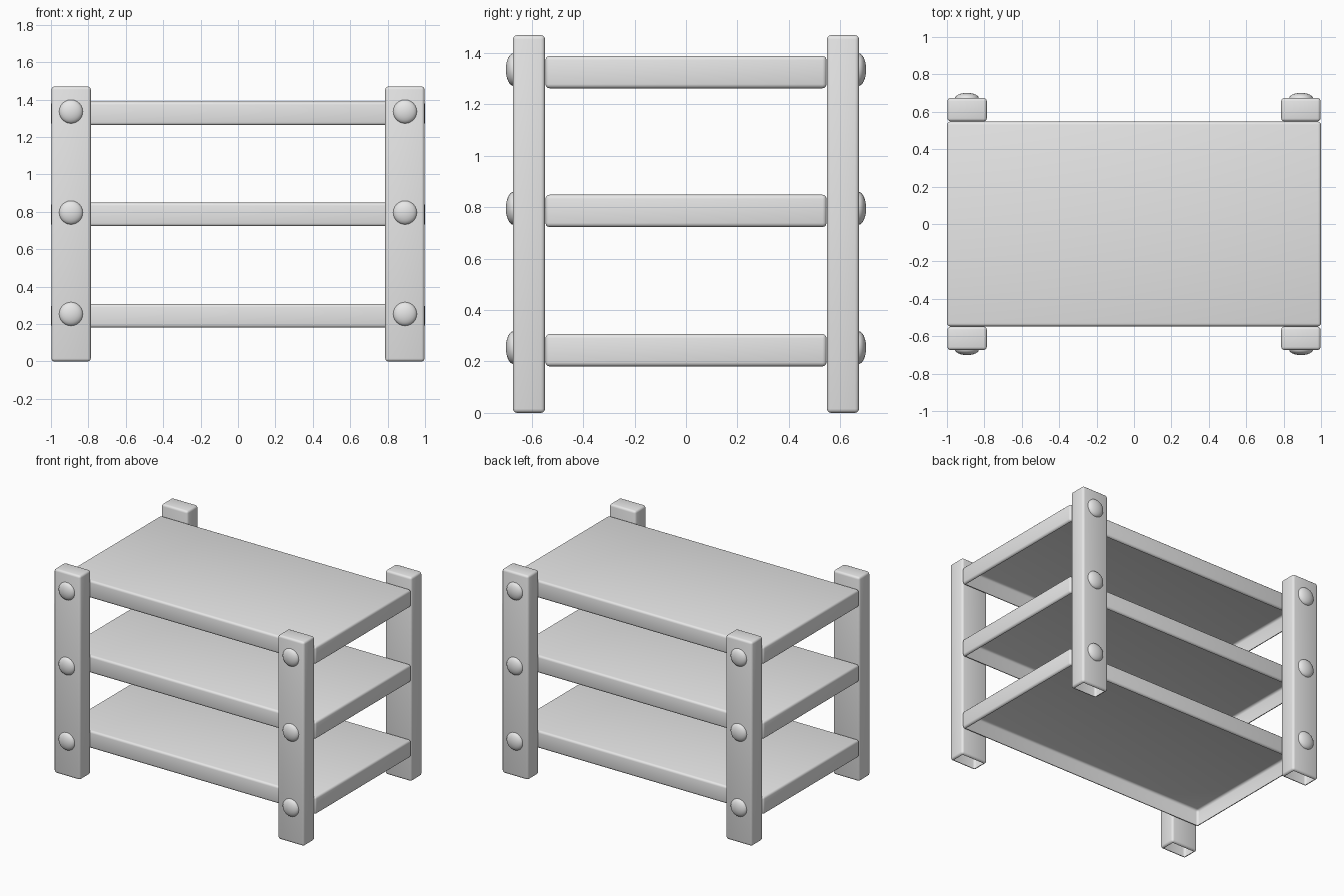
import bpy, bmesh, math
from mathutils import Matrix, Vector

cube = bpy.data.objects.get("Cube")
if cube:
    bpy.data.objects.remove(cube, do_unlink=True)

grey = bpy.data.materials.new("light_grey")
grey.use_nodes = True
grey.diffuse_color = (0.8, 0.8, 0.8, 1)
grey.node_tree.nodes["Principled BSDF"].inputs["Base Color"].default_value = (0.8, 0.8, 0.8, 1)


def finish(name, bm):
    mesh = bpy.data.meshes.new(name)
    bm.to_mesh(mesh)
    bm.free()
    mesh.materials.append(grey)
    obj = bpy.data.objects.new(name, mesh)
    bpy.context.collection.objects.link(obj)
    bpy.ops.object.select_all(action='DESELECT')
    obj.select_set(True)
    bpy.context.view_layer.objects.active = obj
    bpy.ops.object.shade_smooth_by_angle(angle=math.radians(35))
    return obj


def open_box(name, center, size, radius=0.016):
    """Rounded box with its flat underside left open."""
    bm = bmesh.new()
    bmesh.ops.create_cube(bm, size=1, matrix=Matrix.Translation(center) @ Matrix.Diagonal((*size, 1)))
    bmesh.ops.bevel(bm, geom=bm.edges[:], offset=radius, segments=3, profile=0.5, affect='EDGES')
    bm.normal_update()
    floor = center[2] - size[2] / 2
    underside = [f for f in bm.faces
                 if f.normal.z < -0.99 and f.calc_center_median().z < floor + 0.001]
    bmesh.ops.delete(bm, geom=underside, context='FACES')
    return finish(name, bm)


def peg_cap(name, center, side):
    """Flattened dome facing outward along y."""
    bm = bmesh.new()
    bmesh.ops.create_uvsphere(bm, u_segments=24, v_segments=12, radius=1)
    bmesh.ops.delete(bm, geom=[v for v in bm.verts if v.co.z < -0.01], context='VERTS')
    turn = Matrix.Rotation(-side * math.pi / 2, 4, 'X')
    place = Matrix.Translation(center) @ turn @ Matrix.Diagonal((0.064, 0.064, 0.03, 1))
    bmesh.ops.transform(bm, matrix=place, verts=bm.verts[:])
    return finish(name, bm)


# Shelves
levels = {"lower": 0.244, "middle": 0.786, "upper": 1.326}
for level, z in levels.items():
    open_box(f"{level}_shelf", Vector((0, 0, z)), (2.0, 1.094, 0.126))

# Legs with a peg cap at every shelf
for end, sy in (("front", -1), ("back", 1)):
    for side, sx in (("right", -1), ("left", 1)):
        open_box(f"{end}_{side}_leg", Vector((sx * 0.892, sy * 0.611, 0.735)), (0.21, 0.125, 1.47))
        for level, z in levels.items():
            peg_cap(f"{end}_{side}_{level}_peg_cap", Vector((sx * 0.893, sy * 0.671, z + 0.01)), sy)
